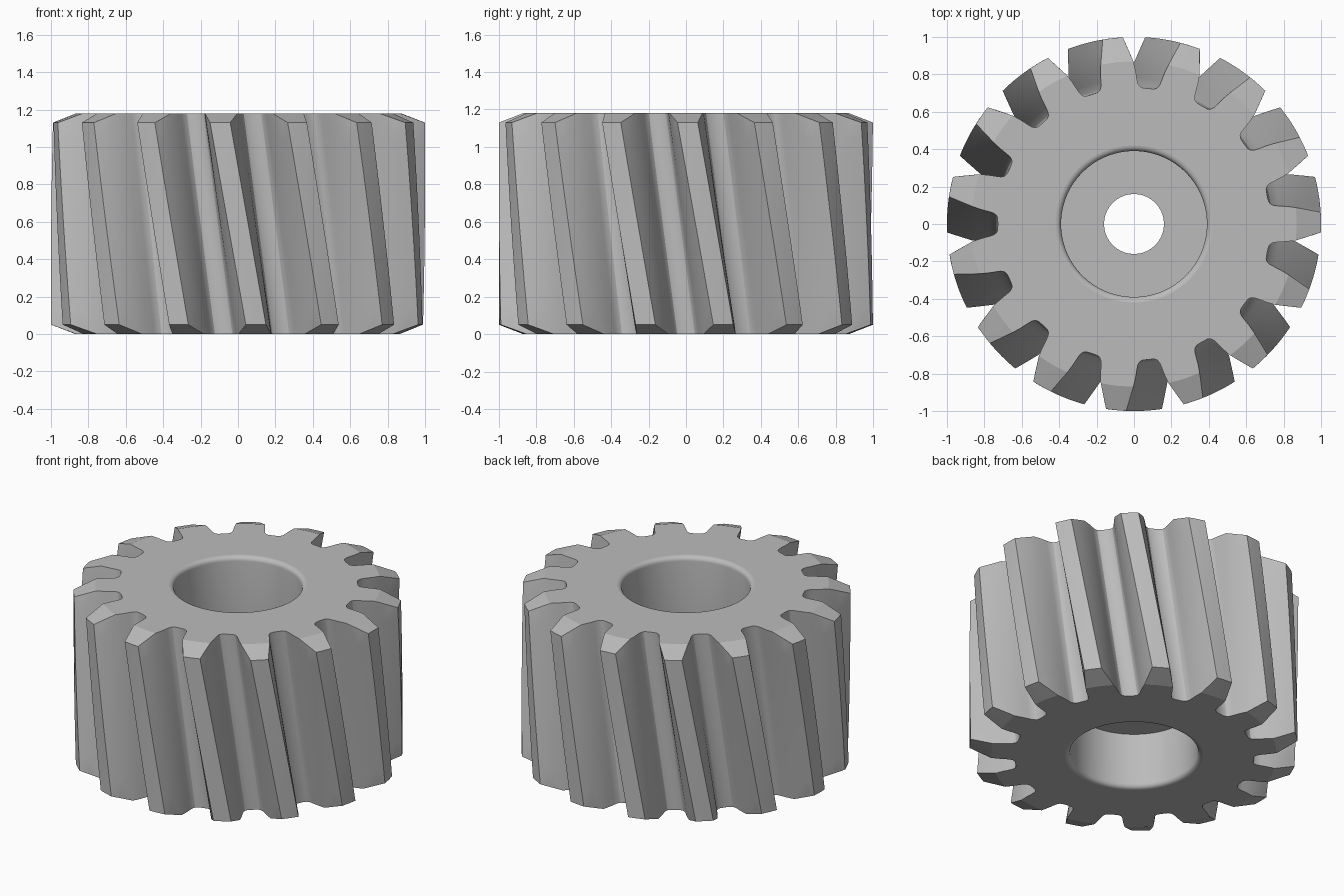
import bpy
import bmesh
from math import sin, cos, pi, radians

cube = bpy.data.objects.get("Cube")
if cube:
    bpy.data.objects.remove(cube)

TEETH, HEIGHT, TWIST = 15, 1.18, radians(12)
CHAMFER_Z, CHAMFER_R = 0.05, 0.87
SEGMENTS, LEVELS = 96, 12

steel = bpy.data.materials.new("grey steel")
steel.use_nodes = True
colour = (0.5, 0.5, 0.5, 1)
steel.diffuse_color = colour
steel.node_tree.nodes["Principled BSDF"].inputs["Base Color"].default_value = colour

# Half of one tooth, from the root to the tip: radius, half angle
HALF = [(0.728, 0.209), (0.73, 0.165), (0.738, 0.145), (0.755, 0.131), (0.78, 0.124),
        (0.825, 0.114), (0.87, 0.101), (0.91, 0.088), (0.955, 0.072), (1.0, 0.054)]
TOOTH = [(r, -a) for r, a in HALF] + [(1.0, 0)] + [(r, a) for r, a in HALF[:0:-1]]

bm = bmesh.new()


def polar(r, a, z):
    return bm.verts.new((r * cos(a), r * sin(a), z))


def skin(rings):
    for low, high in zip(rings, rings[1:]):
        for i in range(len(low)):
            j = (i + 1) % len(low)
            bm.faces.new((low[i], low[j], high[j], high[i]))


def tooth_ring(z, clipped):
    ring = []
    edge_angle = dict(HALF)[CHAMFER_R]
    for k in range(TEETH):
        middle = -pi / 2 + 2 * pi * k / TEETH + TWIST * (0.5 - z / HEIGHT)
        for r, a in TOOTH:
            if clipped and r > CHAMFER_R:
                # The end of the tooth is cut back to the chamfer circle
                a = edge_angle * ((a > 0) - (a < 0))
                r = CHAMFER_R
            ring.append(polar(r, middle + a, z))
    return ring


# Helical teeth with a chamfer at each end
inner = HEIGHT - 2 * CHAMFER_Z
rings = [tooth_ring(0, True)]
rings += [tooth_ring(CHAMFER_Z + inner * i / LEVELS, False) for i in range(LEVELS + 1)]
rings.append(tooth_ring(HEIGHT, True))
skin(rings)

# Rounded bore with a central web and a small shaft hole
BORE, FILLET, DEPTH, HOLE = 0.39, 0.03, 0.375, 0.16
profile = []
for i in range(6):
    t = pi / 2 * i / 5
    profile.append((BORE + FILLET * (1 - sin(t)), FILLET * (1 - cos(t))))
profile += [(BORE, DEPTH), (HOLE, DEPTH)]
profile += [(r, HEIGHT - z) for r, z in reversed(profile)]
skin([[polar(r, 2 * pi * i / SEGMENTS, z) for i in range(SEGMENTS)] for r, z in profile])

bmesh.ops.remove_doubles(bm, verts=bm.verts, dist=0.0005)

# Flat end faces between the teeth and the bore
for z in (0, HEIGHT):
    rim = [e for e in bm.edges if e.is_boundary and all(abs(v.co.z - z) < 0.001 for v in e.verts)]
    bmesh.ops.triangle_fill(bm, edges=rim, use_beauty=True)
bmesh.ops.recalc_face_normals(bm, faces=bm.faces)

# Smooth surfaces with sharp corners and flat ends
for f in bm.faces:
    f.smooth = abs(f.normal.z) < 0.999
for e in bm.edges:
    e.smooth = (e.calc_face_angle(pi) < radians(28)
                and all(f.smooth for f in e.link_faces))

mesh = bpy.data.meshes.new("helical_gear")
bm.to_mesh(mesh)
bm.free()
mesh.materials.append(steel)
gear = bpy.data.objects.new("helical_gear", mesh)
bpy.context.collection.objects.link(gear)
